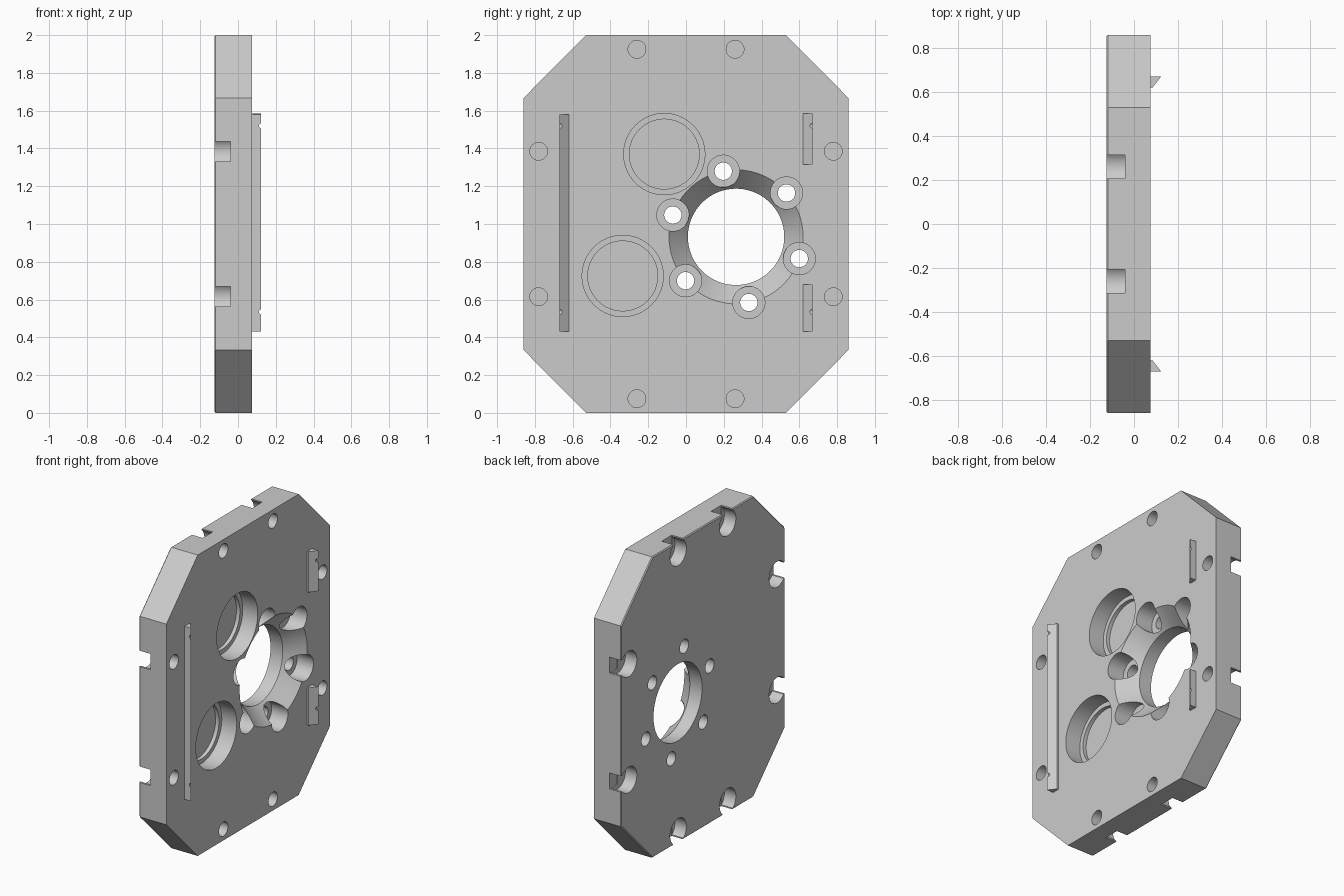
import bpy, bmesh, math
from mathutils import Matrix, Vector

cube = bpy.data.objects.get("Cube")
if cube:
    bpy.data.objects.remove(cube)

BACK, FACE = -0.125, 0.075   # the two broad sides of the plate

grey = bpy.data.materials.new("light grey")
grey.use_nodes = True
grey.diffuse_color = (0.6, 0.6, 0.6, 1)
grey.node_tree.nodes["Principled BSDF"].inputs["Base Color"].default_value = (0.6, 0.6, 0.6, 1)


def finish(name, bm):
    bmesh.ops.recalc_face_normals(bm, faces=bm.faces[:])
    mesh = bpy.data.meshes.new(name)
    bm.to_mesh(mesh)
    bm.free()
    mesh.materials.append(grey)
    obj = bpy.data.objects.new(name, mesh)
    bpy.context.collection.objects.link(obj)
    return obj


def prism(name, outline, direction):
    """Extrude a flat outline along a direction."""
    bm = bmesh.new()
    face = bm.faces.new([bm.verts.new(p) for p in outline])
    ext = bmesh.ops.extrude_face_region(bm, geom=[face])
    verts = [g for g in ext["geom"] if isinstance(g, bmesh.types.BMVert)]
    bmesh.ops.translate(bm, verts=verts, vec=Vector(direction))
    return finish(name, bm)


def round_cutter(y, z, x0, x1, r0, r1=None, segments=64):
    """Cylinder or cone lying along x from x0 to x1."""
    bm = bmesh.new()
    mat = Matrix.Translation(((x0 + x1) / 2, y, z)) @ Matrix.Rotation(math.pi / 2, 4, "Y")
    bmesh.ops.create_cone(bm, cap_ends=True, segments=segments, radius1=r0,
                          radius2=r0 if r1 is None else r1, depth=x1 - x0, matrix=mat)
    return finish("cutter", bm)


def box_cutter(lo, hi):
    lo, hi = Vector(lo), Vector(hi)
    bm = bmesh.new()
    bmesh.ops.create_cube(bm, size=1, matrix=Matrix.Translation((lo + hi) / 2)
                          @ Matrix.Diagonal((*(hi - lo), 1)))
    return finish("cutter", bm)


def cut(obj, cutters):
    """Subtract every cutter, then discard it."""
    bpy.context.view_layer.objects.active = obj
    for c in cutters:
        c.hide_render = True
        mod = obj.modifiers.new("cut", "BOOLEAN")
        mod.operation = "DIFFERENCE"
        mod.solver = "EXACT"
        mod.object = c
        bpy.ops.object.modifier_apply(modifier=mod.name)
        bpy.data.objects.remove(c)


def smooth(obj):
    bpy.ops.object.select_all(action="DESELECT")
    obj.select_set(True)
    bpy.context.view_layer.objects.active = obj
    bpy.ops.object.shade_smooth_by_angle(angle=math.radians(30))


# Octagonal plate with a fine chamfer round the back edge
half = [(0.86, 0.333), (0.86, 1.667), (0.53, 2.0)]
outline = [(0.53, 0.0)] + half
outline += [(-y, z) for y, z in reversed(outline)]
plate = prism("plate", [(BACK, y, z) for y, z in outline], (FACE - BACK, 0, 0))
bm = bmesh.new()
bm.from_mesh(plate.data)
rim = [e for e in bm.edges if all(v.co.x < BACK + 0.001 for v in e.verts)]
bmesh.ops.bevel(bm, geom=rim, offset=0.006, segments=1, affect="EDGES")
bm.to_mesh(plate.data)
bm.free()

cutters = []

# Edge fixings: blind hole in the face, round pocket and open slot in the back
FLOOR = -0.04
for sy in (-1, 1):
    for sz in (-1, 1):
        for dy, dz, out in ((0.26, 0.925, (0, 1)), (0.78, 0.385, (1, 0))):
            y, z = sy * dy, 1 + sz * dz
            end_y, end_z = y + sy * 0.2 * out[0], z + sz * 0.2 * out[1]
            wy, wz = 0.053 * out[1], 0.053 * out[0]
            cutters.append(round_cutter(y, z, FACE - 0.08, FACE + 0.1, 0.047, segments=32))
            cutters.append(round_cutter(y, z, BACK - 0.1, FLOOR - 0.001, 0.085, segments=48))
            cutters.append(box_cutter((BACK - 0.12, min(y, end_y) - wy, min(z, end_z) - wz),
                                      (FLOOR, max(y, end_y) + wy, max(z, end_z) + wz)))

# Stepped round pockets
for y, z in ((-0.115, 1.37), (-0.335, 0.725)):
    cutters.append(round_cutter(y, z, FACE - 0.11, FACE + 0.1, 0.215))
    cutters.append(round_cutter(y, z, FACE - 0.135, FACE + 0.12, 0.185))

# Main bore with a conical mouth
CY, CZ, RING = 0.265, 0.932, 0.354
cutters.append(round_cutter(CY, CZ, BACK - 0.1, FACE + 0.1, 0.255, segments=96))
cutters.append(round_cutter(CY, CZ, FACE - 0.11, FACE + 0.11, 0.255, 0.455, segments=96))

# Counterbored screw holes round the bore
for k in range(6):
    a = math.radians(41 + 60 * k)
    y, z = CY + RING * math.cos(a), CZ + RING * math.sin(a)
    cutters.append(round_cutter(y, z, FACE - 0.12, FACE + 0.13, 0.085, segments=48))
    cutters.append(round_cutter(y, z, BACK - 0.13, FACE + 0.15, 0.046, segments=32))

cut(plate, cutters)
smooth(plate)

# Wedge-shaped rails on the face, each with small snap notches
rails = (("right_rail", -1, 0.43, 1.58), ("left_upper_rail", 1, 1.315, 1.585),
         ("left_lower_rail", 1, 0.43, 0.68))
for name, s, z0, z1 in rails:
    section = [(FACE - 0.005, 0.67), (0.123, 0.67), (0.084, 0.62), (FACE - 0.005, 0.62)]
    rail = prism(name, [(x, s * y, z0) for x, y in section], (0, 0, z1 - z0))
    notches = []
    for z in (0.535, 1.52):
        if z0 < z < z1:
            bm = bmesh.new()
            mat = Matrix.Translation((0.125, s * 0.645, z)) @ Matrix.Rotation(math.pi / 2, 4, "X")
            bmesh.ops.create_cone(bm, cap_ends=True, segments=16, radius1=0.014,
                                  radius2=0.014, depth=0.2, matrix=mat)
            notches.append(finish("cutter", bm))
    cut(rail, notches)
    smooth(rail)
